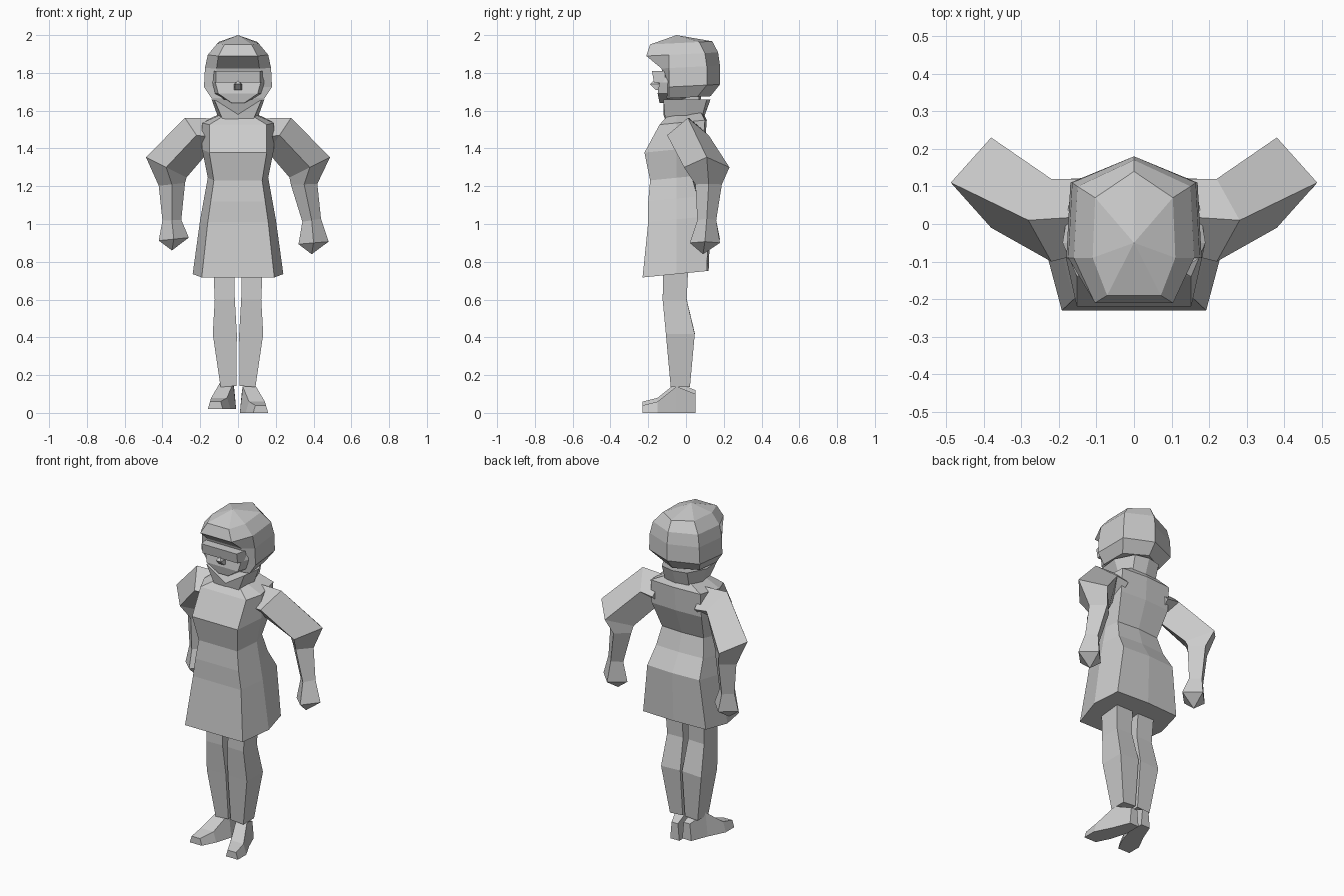
import bpy
import bmesh
from math import cos, sin, pi
from mathutils import Vector

cube = bpy.data.objects.get("Cube")
if cube:
    bpy.data.objects.remove(cube, do_unlink=True)

shade = (.6, .6, .6, 1)
grey = bpy.data.materials.new("plain grey")
grey.use_nodes = True
grey.diffuse_color = shade
grey.node_tree.nodes["Principled BSDF"].inputs["Base Color"].default_value = shade


def loft(name, rings, tip=None):
    """Skin equal rings of points with flat faces; a tip closes the last ring to a point."""
    bm = bmesh.new()
    loops = [[bm.verts.new(point) for point in ring] for ring in rings]
    for lower, upper in zip(loops, loops[1:]):
        for i in range(len(lower)):
            bm.faces.new((lower[i - 1], lower[i], upper[i], upper[i - 1]))
    bm.faces.new(loops[0])
    if tip:
        point = bm.verts.new(tip)
        for i in range(len(loops[-1])):
            bm.faces.new((loops[-1][i - 1], loops[-1][i], point))
    else:
        bm.faces.new(loops[-1])
    bmesh.ops.recalc_face_normals(bm, faces=bm.faces)
    mesh = bpy.data.meshes.new(name)
    bm.to_mesh(mesh)
    bm.free()
    mesh.materials.append(grey)
    bpy.context.collection.objects.link(bpy.data.objects.new(name, mesh))


def section(z, wide, front, back, side=-.05, taper=.8, rear=.8, ridge=.01, slope=0):
    """Symmetric eight-point outline: front corners, side corners, back corners, back ridge."""
    half = [(wide * taper, front), (wide, side), (wide * rear, back)]
    outline = [(0, front)] + half + [(0, back + ridge)] + [(-x, y) for x, y in reversed(half)]
    return [Vector((x, y, z + slope * y)) for x, y in outline]


def body(name, rows, tip=None, **shape):
    loft(name, [section(*row, **shape) for row in rows], tip)


def limb(name, rows, mirror, turn=0, depth=1, tip=None):
    """Four-sided tube along a bent path; each row is a centre followed by a radius."""
    centres = [Vector(row[:-1]) for row in rows]
    rings = []
    for i, centre in enumerate(centres):
        before, after = centres[max(i - 1, 0)], centres[min(i + 1, len(rows) - 1)]
        along = after - before
        outward = Vector((-along.z, 0, along.x)).normalized()
        ring = []
        for quarter in range(4):
            angle = turn + quarter * pi / 2
            spoke = outward * cos(angle) + Vector((0, depth * sin(angle), 0))
            point = centre + spoke * rows[i][-1]
            ring.append((mirror * point.x, point.y, point.z))
        rings.append(ring)
    loft(name, rings, tip)


def foot_section(y, middle, half, height, mirror, sole):
    """Flat sole with a narrower upper."""
    outline = [(-half, 0), (half, 0), (half * .7, height), (-half * .7, height)]
    return [(mirror * (middle + x), y, sole + z) for x, z in outline]


# Dress, from the hem up to the neckline: height, half width, front, back
body("dress", [
    (.74, .24, -.23, .11),
    (1.03, .2, -.2, .12),
    (1.14, .18, -.2, .06),
    (1.25, .16, -.19, .03),
    (1.4, .19, -.22, .09),
    (1.54, .19, -.14, .1),
    (1.58, .1, -.1, .08),
], slope=.1, rear=.87)

# Neck and flared collar, notched at the throat
body("neck", [(1.5, .07, -.06, .06), (1.7, .07, -.06, .07)], side=0)
collar_base = section(1.55, .1, -.11, .08, side=0)
collar_rim = section(1.66, .14, -.12, .11, side=0, ridge=.02, taper=.9, rear=.6)
collar_rim[0].z -= .08
loft("collar", [collar_base, collar_rim])

# Hair with an overhanging fringe
body("hair", [
    (1.67, .14, -.1, .06),
    (1.73, .18, -.1, .11),
    (1.83, .175, -.13, .11),
    (1.9, .16, -.21, .1),
    (1.96, .11, -.19, .07),
], side=-.09, taper=.65, rear=.94, ridge=.07, slope=.05, tip=(0, -.05, 2))

# Face with a pointed chin, nose, and the band across the eyes
body("face", [
    (1.64, .04, -.14, 0),
    (1.69, .13, -.15, 0),
    (1.75, .15, -.14, 0),
    (1.83, .14, -.11, 0),
], side=-.07)
body("eye_band", [(1.75, .13, -.17, -.1), (1.81, .13, -.18, -.1)], side=-.11, taper=.9)
body("nose", [(1.71, .02, -.16, -.14), (1.74, .02, -.19, -.14)], side=-.15, tip=(0, -.17, 1.76))

for mirror, label in ((1, "left"), (-1, "right")):
    # the hands and feet differ a little between the two sides
    swing = .02 * mirror
    sole = .01 - .01 * mirror
    wrist = .37 + swing

    # Shoulder, bent elbow, forearm and fist
    limb(label + "_arm", [
        (.14, .02, 1.46, .1),
        (.22, .01, 1.47, .11),
        (.38, .11, 1.3, .12),
        (.35, .12, 1.21, .07),
        (wrist, .11, 1.02, .05),
        (wrist + swing / 2, .1, .9 + sole, .08),
    ], mirror, tip=(mirror * wrist, .09, .84 + sole))

    # Thigh, knee, calf and ankle
    limb(label + "_leg", [
        (.08, -.05, .9, .08),
        (.07, -.06, .6, .075),
        (.07, -.03, .42, .09),
        (.05, -.03, .14, .06),
    ], mirror, turn=pi / 4, depth=1.2)

    # Foot from heel to toe, turned slightly outward
    loft(label + "_foot", [foot_section(*row, mirror, sole) for row in (
        (.05, .04, .03, .1),
        (-.05, .06, .05, .14),
        (-.15, .1, .06, .06),
        (-.23, .12, .04, .04),
    )])
